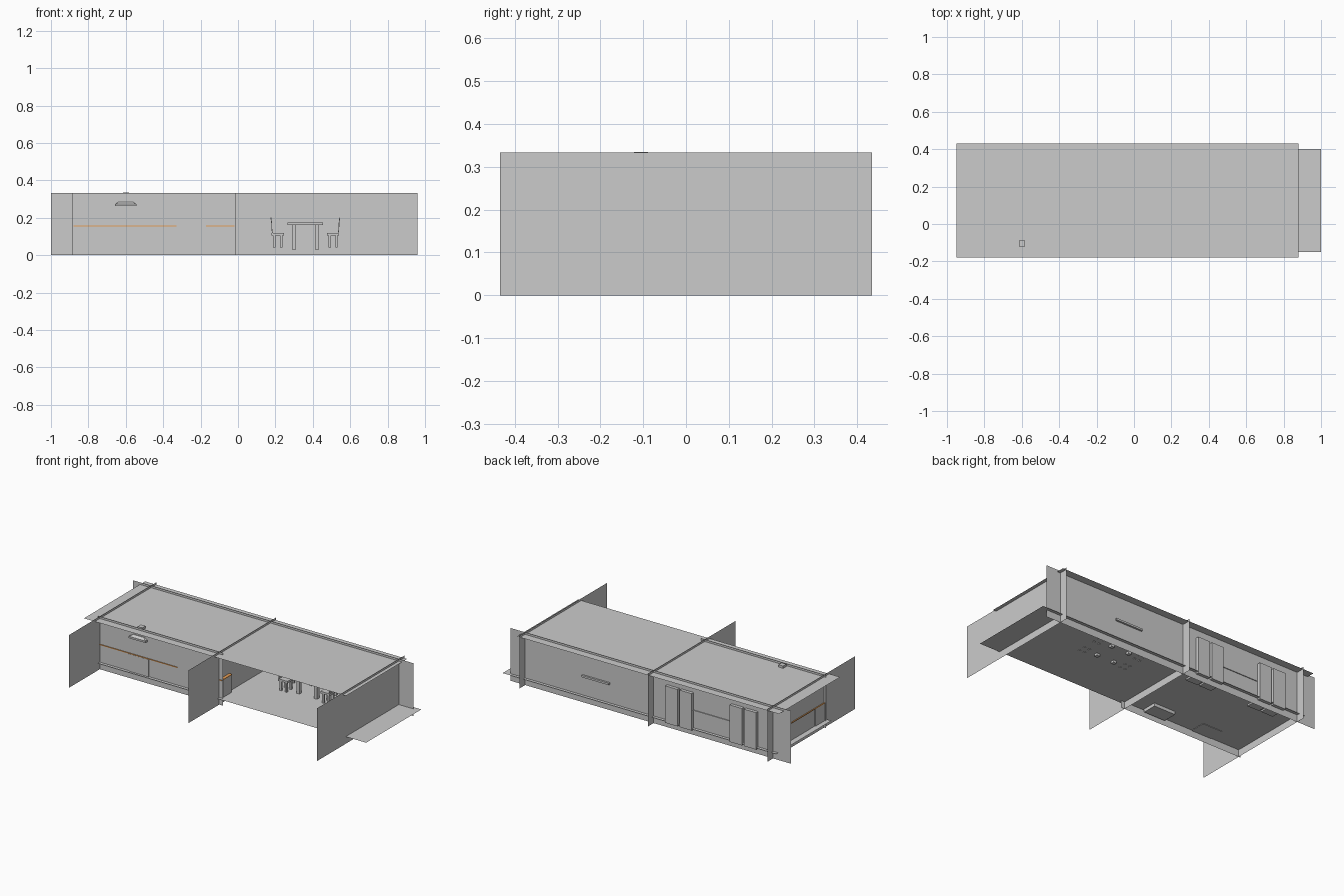
import bpy, bmesh
from mathutils import Vector

if "Cube" in bpy.data.objects:
    bpy.data.objects.remove(bpy.data.objects["Cube"])

orange = bpy.data.materials.new("counter_orange")
orange.diffuse_color = (0.8, 0.35, 0.1, 1)
orange.use_nodes = True
orange.node_tree.nodes["Principled BSDF"].inputs["Base Color"].default_value = orange.diffuse_color


def finish(name, bm, mat=None):
    me = bpy.data.meshes.new(name)
    bm.to_mesh(me)
    bm.free()
    ob = bpy.data.objects.new(name, me)
    bpy.context.collection.objects.link(ob)
    if mat:
        me.materials.append(mat)
    return ob


def sheet(name, *corners):
    bm = bmesh.new()
    bm.faces.new([bm.verts.new(c) for c in corners])
    return finish(name, bm)


def box(name, x, y, z, mat=None, taper=1.0):
    bm = bmesh.new()
    bmesh.ops.create_cube(bm, size=1)
    mid = Vector(((x[0] + x[1]) / 2, (y[0] + y[1]) / 2, (z[0] + z[1]) / 2))
    for v in bm.verts:
        k = taper if v.co.z > 0 else 1
        v.co = mid + Vector((v.co.x * (x[1] - x[0]) * k, v.co.y * (y[1] - y[0]) * k,
                             v.co.z * (z[1] - z[0])))
    return finish(name, bm, mat)


def wall_x(name, x0, x1, y, h=0.333):
    sheet(name, (x0, y, 0), (x1, y, 0), (x1, y, h), (x0, y, h))


def slab(name, x0, x1, y0, y1, z):
    sheet(name, (x0, y0, z), (x1, y0, z), (x1, y1, z), (x0, y1, z))


# room shell: thin sheets
wall_x("back_wall", -1.0, 0.96, 0.38)
wall_x("kitchen_front_wall", -0.888, -0.014, -0.13)
for name, x in (("left_wall", -0.874), ("middle_wall", -0.04), ("right_wall", 0.857)):
    sheet(name, (x, -0.435, 0), (x, 0.435, 0), (x, 0.435, 0.333), (x, -0.435, 0.333))
slab("floor", -0.91, 1.0, -0.15, 0.40, 0.045)
slab("ceiling", -0.95, 0.88, -0.18, 0.43, 0.32)

# kitchen counters and base cabinets
FRONT = (-0.131, -0.03)
for i, (a, b) in enumerate(((-0.88, -0.67), (-0.53, -0.33), (-0.17, -0.02))):
    box(f"base_cabinet_{i}", (a, b), (-0.129, -0.035), (0.046, 0.154))
for i, (a, b) in enumerate(((-0.88, -0.33), (-0.17, -0.02))):
    box(f"front_counter_top_{i}", (a, b), (-0.134, -0.03), (0.154, 0.159), orange)
box("left_cabinet", (-0.873, -0.79), (-0.03, 0.2), (0.046, 0.154))
box("left_counter_top", (-0.88, -0.785), (-0.03, 0.2), (0.154, 0.159), orange)
box("back_cabinet", (-0.575, -0.325), (0.29, 0.379), (0.046, 0.152))
box("back_counter_top", (-0.58, -0.32), (0.28, 0.385), (0.152, 0.158))

# appliances
box("oven", (-0.67, -0.53), (-0.135, -0.03), (0.042, 0.154))
box("dishwasher", (-0.325, -0.175), (-0.12, -0.03), (0.025, 0.15))

# tall cabinets pushed through the back wall
for i, x in enumerate((-0.77, -0.67, -0.32, -0.22)):
    box(f"tall_cabinet_{i}", (x, x + 0.085), (0.29, 0.40), (0.035, 0.268))

# cooker hood with duct
box("hood_rim", (-0.658, -0.542), (-0.15, -0.06), (0.262, 0.273))
box("hood_top", (-0.655, -0.545), (-0.148, -0.062), (0.273, 0.285), taper=0.7)
box("hood_duct", (-0.616, -0.584), (-0.121, -0.089), (0.285, 0.335))

# dining table
box("table_top", (0.265, 0.455), (0.155, 0.392), (0.162, 0.174))
for i, x in enumerate((0.288, 0.411)):
    for j, y in enumerate((0.17, 0.30)):
        box(f"table_leg_{i}{j}", (x, x + 0.022), (y, y + 0.022), (0.03, 0.163))


# chairs: s is the side of the table the back is on
def chair(tag, x, y, s):
    def span(a, b):
        return tuple(sorted((x + s * a, x + s * b)))
    box(f"chair_seat_{tag}", span(0, 0.065), (y - 0.032, y + 0.032), (0.105, 0.118))
    for i, a in enumerate((0.008, 0.045)):
        for j, b in enumerate((-0.028, 0.016)):
            box(f"chair_leg_{tag}_{i}{j}", span(a, a + 0.013), (y + b, y + b + 0.012), (0.041, 0.106))
    bm = bmesh.new()
    profile = [(0.058, 0.112), (0.062, 0.14), (0.063, 0.17), (0.067, 0.20)]
    rows = []
    for a, z in profile:
        rows.append([bm.verts.new((x + s * (a + t), y + w, z))
                     for t, w in ((0, -0.03), (0, 0.03), (0.004, 0.03), (0.004, -0.03))])
    for r, q in zip(rows, rows[1:]):
        for k in range(4):
            bm.faces.new((r[k], r[(k + 1) % 4], q[(k + 1) % 4], q[k]))
    bm.faces.new(rows[0])
    bm.faces.new(rows[-1])
    bmesh.ops.recalc_face_normals(bm, faces=bm.faces)
    finish(f"chair_back_{tag}", bm)


for j, y in enumerate((0.175, 0.30)):
    chair(f"left_{j}", 0.245, y, -1)
    chair(f"right_{j}", 0.475, y, 1)
